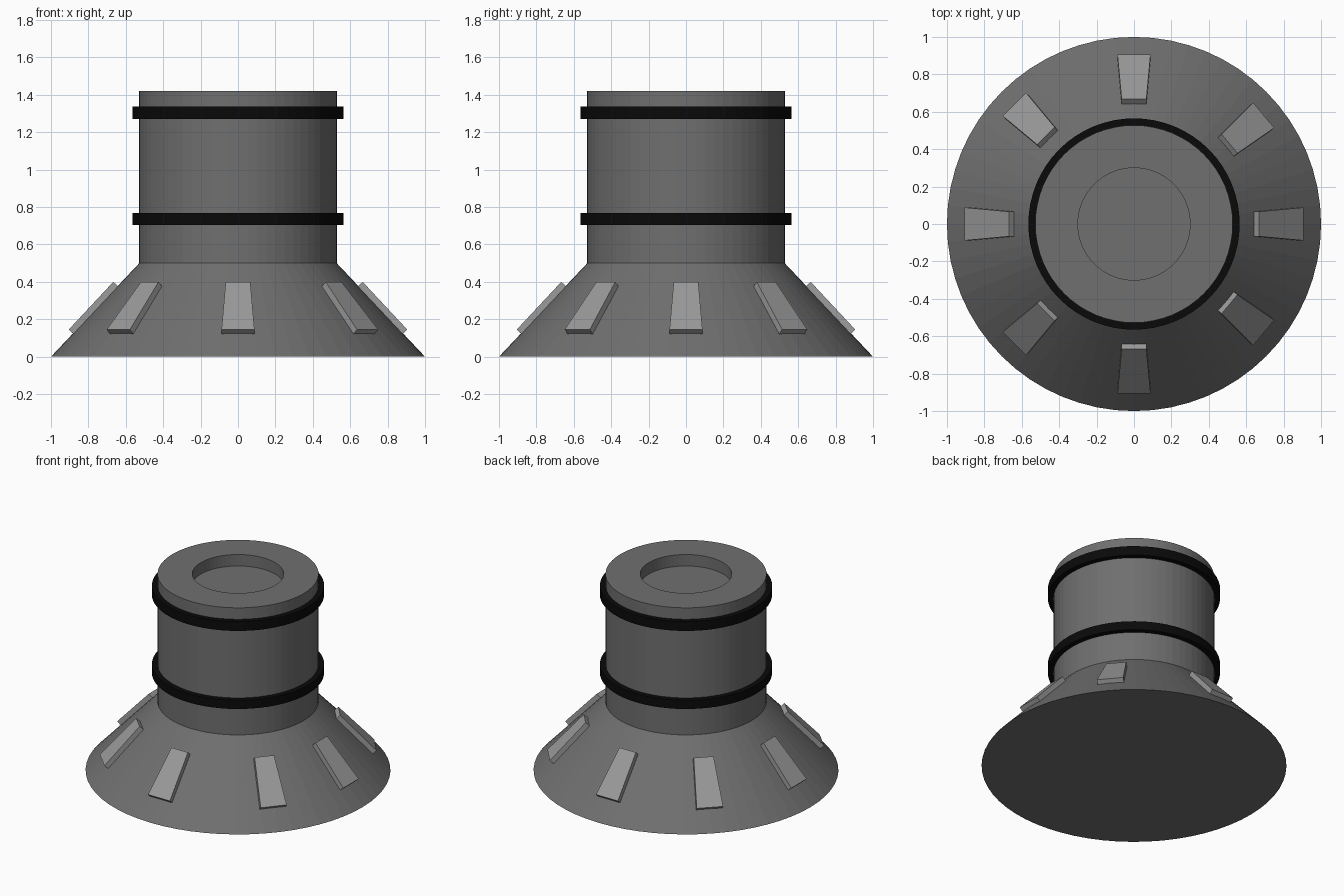
import bpy, math
from mathutils import Matrix

if "Cube" in bpy.data.objects:
    bpy.data.objects.remove(bpy.data.objects["Cube"])

SEG = 64


def material(name, v):
    m = bpy.data.materials.new(name)
    m.diffuse_color = (v, v, v, 1)
    m.use_nodes = True
    m.node_tree.nodes["Principled BSDF"].inputs["Base Color"].default_value = m.diffuse_color
    return m


body_grey = material("body grey", 0.16)
plate_grey = material("light plate grey", 0.32)
ring_black = material("ring black", 0.003)


def make(name, verts, faces, mat):
    me = bpy.data.meshes.new(name)
    me.from_pydata(verts, [], faces)
    me.materials.append(mat)
    ob = bpy.data.objects.new(name, me)
    bpy.context.collection.objects.link(ob)
    return ob


def lathe(name, profile, mat, closed=False):
    """Revolve (radius, z) points, listed bottom to top; open ends get flat caps."""
    n = len(profile)
    verts = [(r * math.cos(2 * math.pi * i / SEG), r * math.sin(2 * math.pi * i / SEG), z)
             for r, z in profile for i in range(SEG)]
    faces = []
    for k in range(n if closed else n - 1):
        a, b = k * SEG, ((k + 1) % n) * SEG
        for i in range(SEG):
            j = (i + 1) % SEG
            faces.append((a + i, a + j, b + j, b + i))
    if not closed:
        faces.append(tuple(reversed(range(SEG))))
        faces.append(tuple(range((n - 1) * SEG, n * SEG)))
    return make(name, verts, faces, mat)


# Flared base, column and recessed top
lathe("body", [(1.0, 0), (0.528, 0.5), (0.528, 1.42), (0.30, 1.42), (0.30, 1.337)], body_grey)

# Two black bands around the column
for name, z0, z1 in (("lower_ring", 0.705, 0.768), ("upper_ring", 1.27, 1.337)):
    lathe(name, [(0.52, z0), (0.565, z0), (0.565, z1), (0.52, z1)], ring_black, closed=True)

# Tapered plates lying on the flared base: (radius, z, half width)
section = [(0.872, 0.115, 0.088), (0.905, 0.145, 0.088),
           (0.667, 0.40, 0.066), (0.634, 0.37, 0.066)]
plate_verts = [(r, s * w, z) for s in (-1, 1) for r, z, w in section]
plate_faces = [(0, 1, 2, 3), (7, 6, 5, 4), (1, 0, 4, 5), (2, 1, 5, 6), (3, 2, 6, 7), (0, 3, 7, 4)]
for i, angle in enumerate((0, 40, 90, 135, 180, 225, 270, 320)):
    plate = make(f"base_plate_{i + 1}", plate_verts, plate_faces, plate_grey)
    plate.data.transform(Matrix.Rotation(math.radians(angle), 4, 'Z'))
